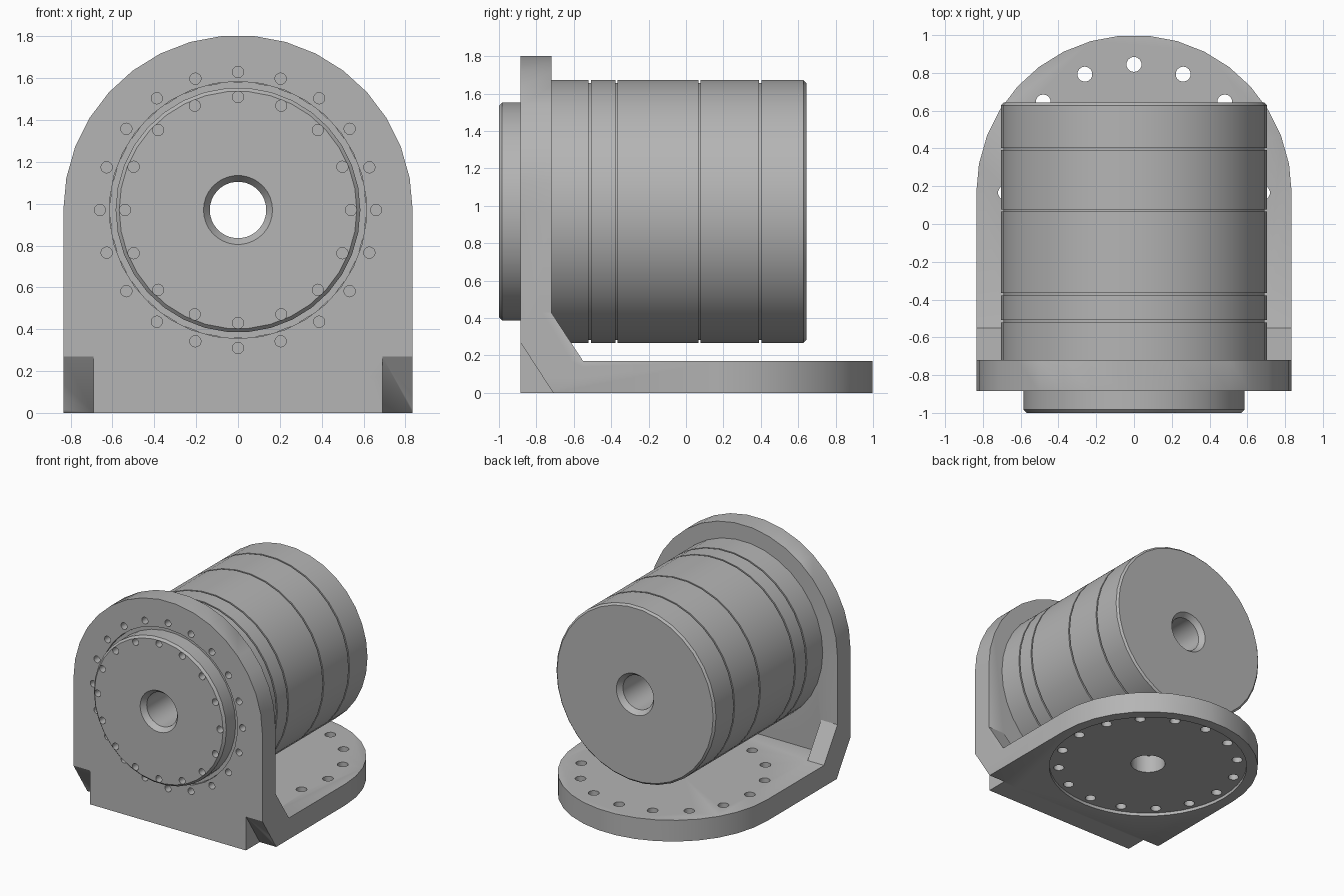
import bpy, bmesh, math
from mathutils import Matrix, Vector

if "Cube" in bpy.data.objects:
    bpy.data.objects.remove(bpy.data.objects["Cube"], do_unlink=True)

AXIS_Z = 0.97      # height of the drum axis
BASE_Y = 0.165     # centre of the rounded base end
R = 0.835          # half width of the bracket
FRONT, BACK = -0.885, -0.72
STRIP = 0.69       # inner edge of the side strips
SEG = 34

grey = bpy.data.materials.new("machined_grey")
grey.use_nodes = True
colour = (0.46, 0.46, 0.46, 1)
grey.diffuse_color = colour
grey.node_tree.nodes["Principled BSDF"].inputs["Base Color"].default_value = colour


def finish(bm, name):
    bmesh.ops.recalc_face_normals(bm, faces=bm.faces[:])
    me = bpy.data.meshes.new(name)
    bm.to_mesh(me)
    bm.free()
    me.materials.append(grey)
    ob = bpy.data.objects.new(name, me)
    bpy.context.collection.objects.link(ob)
    return ob


def prism(name, points, offset):
    """Extrude a flat outline of 3D points by an offset."""
    bm = bmesh.new()
    face = bm.faces.new([bm.verts.new(p) for p in points])
    ext = bmesh.ops.extrude_face_region(bm, geom=[face])["geom"]
    bmesh.ops.translate(bm, vec=Vector(offset),
                        verts=[v for v in ext if isinstance(v, bmesh.types.BMVert)])
    return finish(bm, name)


def rods(name, centres, radius, axis, length, sides=14):
    """Parallel round rods, used as drills."""
    bm = bmesh.new()
    turn = Matrix.Rotation(math.pi / 2, 4, "X") if axis == "Y" else Matrix()
    for c in centres:
        bmesh.ops.create_cone(bm, cap_ends=True, segments=sides, radius1=radius,
                              radius2=radius, depth=length,
                              matrix=Matrix.Translation(c) @ turn)
    ob = finish(bm, name)
    ob.hide_render = True
    return ob


def ring(count, radius, centre, axis):
    c = Vector(centre)
    out = []
    for i in range(count):
        a = math.tau * i / count
        u, v = radius * math.sin(a), radius * math.cos(a)
        out.append(c + Vector((u, 0, v) if axis == "Y" else (u, v, 0)))
    return out


def apply(ob, mod):
    bpy.context.view_layer.objects.active = ob
    bpy.ops.object.modifier_apply(modifier=mod.name)


def combine(ob, other, operation):
    mod = ob.modifiers.new("bool", "BOOLEAN")
    mod.operation, mod.solver, mod.object = operation, "EXACT", other
    apply(ob, mod)
    bpy.data.objects.remove(other, do_unlink=True)


def smooth(ob):
    bpy.ops.object.select_all(action="DESELECT")
    ob.select_set(True)
    bpy.context.view_layer.objects.active = ob
    bpy.ops.object.shade_smooth_by_angle(angle=math.radians(30))


# Round-ended outline shared by the upright plate and the base
half = SEG // 2
arc = [(R * math.cos(math.pi * i / half), R * math.sin(math.pi * i / half))
       for i in range(half + 1)]

# Bracket: upright plate, base and side gussets in one piece
bracket = prism("bracket", [(x, FRONT, AXIS_Z + h) for x, h in arc]
                + [(-R, FRONT, 0), (R, FRONT, 0)], (0, BACK - FRONT, 0))
base = prism("base", [(x, BASE_Y + h, 0) for x, h in arc]
             + [(-R, FRONT, 0), (R, FRONT, 0)], (0, 0, 0.17))
combine(bracket, base, "UNION")
for s in (-1, 1):
    gusset = prism("gusset", [(s * STRIP, y, z) for y, z in (
        (BACK, 0.43), (-0.55, 0.17), (-0.55, 0.08), (-0.8, 0.08), (-0.8, 0.43))],
        (s * (R - STRIP), 0, 0))
    combine(bracket, gusset, "UNION")
    # Sloping notch under each side strip
    notch = prism("notch", [(s * STRIP, y, z) for y, z in (
        (FRONT, 0.27), (-0.71, 0), (-0.71, -0.1), (-1, -0.1), (-1, 0.27))],
        (s * 0.3, 0, 0))
    combine(bracket, notch, "DIFFERENCE")

# Slightly broken edges
bev = bracket.modifiers.new("edge", "BEVEL")
bev.width, bev.segments, bev.limit_method = 0.007, 1, "ANGLE"
bev.angle_limit = math.radians(50)
apply(bracket, bev)

# Upright plate: drum opening and bolt circle
mid = (FRONT + BACK) / 2
combine(bracket, rods("opening", [(0, mid, AXIS_Z)], 0.615, "Y", 0.4, SEG), "DIFFERENCE")
combine(bracket, rods("plate_drill", ring(20, 0.66, (0, mid, AXIS_Z), "Y"),
                      0.027, "Y", 0.4), "DIFFERENCE")
# Base: shallow underside recess, bolt circle and centre hole
combine(bracket, rods("recess", [(0, BASE_Y, 0)], 0.75, "Z", 0.05, 48), "DIFFERENCE")
combine(bracket, rods("base_drill", ring(16, 0.68, (0, BASE_Y, 0.08), "Z"),
                      0.04, "Z", 0.5), "DIFFERENCE")
combine(bracket, rods("base_bore", [(0, BASE_Y, 0.08)], 0.13, "Z", 0.5, 24), "DIFFERENCE")
smooth(bracket)

# Drum: lathe profile (y, radius) with bore, front flange and ring grooves
profile = [(-0.96, 0.135), (-1, 0.165), (-1, 0.568), (-0.983, 0.585),
           (-0.865, 0.585), (-0.865, 0.614), (BACK, 0.614), (BACK, 0.705)]
for y in (-0.515, -0.372, 0.072, 0.397):
    profile += [(y - 0.006, 0.705), (y - 0.006, 0.69), (y + 0.006, 0.69), (y + 0.006, 0.705)]
profile += [(0.628, 0.705), (0.643, 0.69), (0.643, 0.165), (0.603, 0.135)]

bm = bmesh.new()
loops = []
for i in range(SEG):
    a = math.tau * (i + 0.5) / SEG
    loops.append([bm.verts.new((r * math.sin(a), y, AXIS_Z + r * math.cos(a)))
                  for y, r in profile])
n = len(profile)
for i in range(SEG):
    p, q = loops[i], loops[(i + 1) % SEG]
    for k in range(n):
        bm.faces.new((p[k], p[(k + 1) % n], q[(k + 1) % n], q[k]))
drum = finish(bm, "drum")
combine(drum, rods("flange_drill", ring(16, 0.54, (0, -1, AXIS_Z), "Y"),
                   0.027, "Y", 0.12), "DIFFERENCE")
smooth(drum)
